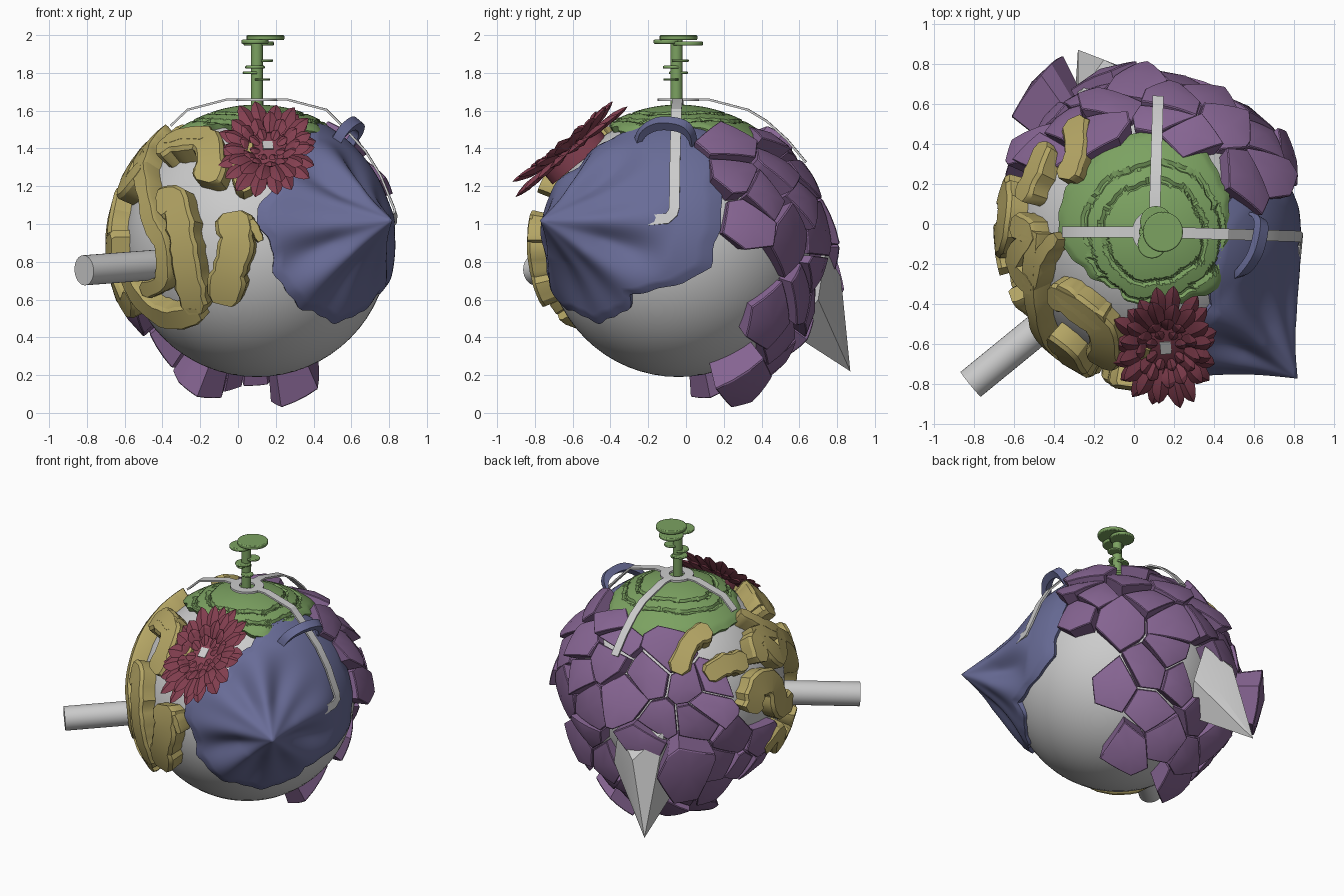
import bpy, bmesh, math, random
from mathutils import Vector as V, Matrix

if "Cube" in bpy.data.objects:
    bpy.data.objects.remove(bpy.data.objects["Cube"])
random.seed(4)
C = V((0.1, -0.04, 0.89))          # centre of the ball; parts are built relative to it
R = 0.70


def mat(name, col):
    m = bpy.data.materials.new(name)
    m.diffuse_color = (*col, 1)
    m.use_nodes = True
    m.node_tree.nodes["Principled BSDF"].inputs["Base Color"].default_value = m.diffuse_color
    return m


GREEN = mat("green", (0.20, 0.36, 0.12)); YELLOW = mat("yellow", (0.46, 0.38, 0.13))
BLUE = mat("blue", (0.14, 0.15, 0.31)); RED = mat("red", (0.23, 0.05, 0.08))
PURPLE = mat("purple", (0.24, 0.13, 0.29))


def make(name, verts, faces, m=None, hull=False, angle=30):
    bm = bmesh.new()
    vs = [bm.verts.new(V(v) + C) for v in verts]
    if hull:
        bmesh.ops.convex_hull(bm, input=vs)
    for f in faces:
        bm.faces.new([vs[i] for i in f])
    bmesh.ops.remove_doubles(bm, verts=bm.verts, dist=1e-5)
    bmesh.ops.recalc_face_normals(bm, faces=bm.faces)
    me = bpy.data.meshes.new(name)
    bm.to_mesh(me); bm.free()
    ob = bpy.data.objects.new(name, me)
    bpy.context.collection.objects.link(ob)
    return finish(ob, name, m, angle)


def finish(ob, name, m=None, angle=30):
    ob.name = name
    if m:
        ob.data.materials.append(m)
    bpy.ops.object.select_all(action='DESELECT')
    ob.select_set(True)
    bpy.context.view_layer.objects.active = ob
    bpy.ops.object.shade_smooth_by_angle(angle=math.radians(angle))
    return ob


def on(view, a, b, r=0.75):
    """Direction of the ball-surface point seen at (a, b) in a view."""
    ax = {'f': (0, 2, 1, -1), 't': (0, 1, 2, 1), 'r': (1, 2, 0, 1), 'l': (1, 2, 0, -1)}[view]
    d = V((0, 0, 0))
    d[ax[0]], d[ax[1]] = a - C[ax[0]], b - C[ax[1]]
    d[ax[2]] = ax[3] * math.sqrt(max(0, r * r - d.length_squared))
    return d.normalized()


def tube_faces(rows, n, caps=True):
    f = [(i*n+j, i*n+(j+1) % n, (i+1)*n+(j+1) % n, (i+1)*n+j) for i in range(rows-1) for j in range(n)]
    return f + ([tuple(range(n)), tuple(range((rows-1)*n, rows*n))] if caps else [])


def catmull(p, k=6):
    q = [2*p[0]-p[1]] + p + [2*p[-1]-p[-2]]
    out = []
    for i in range(1, len(q)-2):
        a, b, c, d = q[i-1:i+3]
        out += [0.5*(2*b+(c-a)*t+(2*a-5*b+4*c-d)*t*t+(3*b-a-3*c+d)*t**3) for t in (s/k for s in range(k))]
    return out + [p[-1]]


def ribbon(name, p, w, depth, m=None, organic=False):
    vs = []
    for i, q in enumerate(p):
        n = q.normalized()
        s = (p[min(i+1, len(p)-1)] - p[max(i-1, 0)]).cross(n).normalized() * w/2
        if organic:
            s *= (0.6 if i in (0, len(p)-1) else 1) * random.uniform(0.88, 1.12)
        bev = 0.02 if organic else depth*0.5
        vs += [q-n*depth-s, q-n*bev-s, q-s*(0.8 if organic else 1), q+s*(0.8 if organic else 1), q-n*bev+s, q-n*depth+s]
    make(name, vs, tube_faces(len(p), 6), m)


def dome(name, axis, outline, rfun, m, rings=40, segs=120):
    q = axis.to_track_quat('Z', 'Y')
    loc = [q.inverted() @ p for p in outline]
    pts = sorted((math.atan2(l.y, l.x), l.angle(V((0, 0, 1)))) for l in loc)
    pts = [(pts[-1][0]-math.tau, pts[-1][1])] + pts + [(pts[0][0]+math.tau, pts[0][1])]
    vs = []
    for i in range(rings+2):
        t = min(i/rings, 1)
        for j in range(segs):
            ph = -math.pi + math.tau*j/segs
            k = next(k for k in range(len(pts)-1) if pts[k][0] <= ph <= pts[k+1][0])
            (a, x), (b, y) = pts[k:k+2]
            th = t*(x+(y-x)*(ph-a)/(b-a) + 0.015*math.sin(11*ph)+0.01*math.sin(23*ph))
            r = R-0.02 if i > rings else rfun(th, ph, t)
            vs.append(q @ V((math.sin(th)*math.cos(ph), math.sin(th)*math.sin(ph), math.cos(th))) * r)
    make(name, vs, tube_faces(rings+2, segs, False), m)


# ball body
bpy.ops.mesh.primitive_uv_sphere_add(segments=64, ring_count=32, radius=R, location=C)
finish(bpy.context.object, "ball_body")

# blue skin drawn out to a folded spike
edge = [on('f', *p) for p in ((.1, 1.08), (.19, .85), (.22, .68), (.4, .52), (.5, .47), (.3, 1.3), (.4, 1.46))]
edge += [on('r', *p) for p in ((-.33, .52), (-.3, .62), (-.12, .65), (0, .7), (.14, .76), (.18, 1), (.2, 1.2), (.2, 1.38))]
edge += [on('t', *p) for p in ((.46, .12), (.42, -.1), (.38, -.35))]


def blue_r(th, ph, t):
    s = max(0, 1-th/0.75)
    fold = 0.4*s*(1-s)*min(th, .25)*(math.sin(5*ph)+0.7*math.sin(8*ph+1))
    return 0.733 + 0.3*s**3.2 + fold - 0.012*max(0, t-0.9)*10


dome("blue_spiked_skin", V((.72, -.735, .13)), edge, blue_r, BLUE)

# green cap with two ring grooves
edge = [on('t', *p) for p in ((-.4, 0), (-.33, .2), (-.2, .35), (0, .47), (.2, .46), (.4, .32), (.48, .1),
                              (.44, -.15), (.42, -.33), (.2, -.4), (0, -.4), (-.15, -.3), (-.3, -.2))]


def green_r(th, ph, t):
    v = th + .012*math.sin(4*ph) + .008*math.sin(9*ph)
    return 0.742 - (0.015 if abs(v-.35) < .013 or abs(v-.48) < .013 else 0) - .01*max(0, t-.92)*12


dome("green_cap", V((0, 0, 1)), edge, green_r, GREEN)

# blue handle loop
loop = catmull([V(p)-C for p in ((.50, -.28, 1.4), (.56, -.24, 1.5), (.62, -.15, 1.55), (.65, -.03, 1.54),
                                 (.64, .03, 1.49), (.58, .05, 1.4))])
ribbon("blue_handle", loop, .055, .05, BLUE)

# yellow maze ridges
ridges = [
    ('f', .17, ((-.42, 1.38), (-.32, 1.44), (-.17, 1.44), (-.15, 1.3), (-.18, 1.22))),
    ('f', .19, ((-.03, 1.06), (-.01, .9), (-.05, .74), (-.08, .58))),
    ('f', .17, ((-.42, 1.1), (-.34, 1.12), (-.3, .95), (-.27, .75), (-.22, .53))),
    ('f', .13, ((-.2, .53), (-.38, .5), (-.52, .6), (-.6, .75))),
    ('f', .10, ((-.5, 1.42), (-.5, 1.2), (-.46, 1.0), (-.4, .88), (-.4, .7), (-.5, .65))),
    ('f', .09, ((.06, 1.42), (.0, 1.28), (.05, 1.17))),
    ('f', .05, ((.07, 1.02), (.12, .91))),
    ('t', .14, ((-.29, .52), (-.29, .36), (-.34, .22))),
    ('t', .15, ((-.44, .4), (-.50, .26), (-.56, .12))),
    ('t', .13, ((-.6, .0), (-.52, -.06), (-.6, -.2), (-.5, -.32))),
    ('t', .08, ((-.38, -.06), (-.46, -.16), (-.5, -.32))),
    ('t', .12, ((-.38, -.32), (-.26, -.42), (-.15, -.5))),
    ('l', .17, ((.18, .95), (.1, 1.1), (-.05, 1.08), (-.1, .9), (-.25, .88))),
    ('l', .13, ((.02, .62), (-.12, .7), (-.2, .56), (-.34, .62))),
]
for i, (v, w, p) in enumerate(ridges):
    path = [q.normalized()*.80 for q in catmull([on(v, *a, .78) for a in p], 5)]
    ribbon(f"yellow_ridge_{i}", path, w, .13, YELLOW, True)

# purple armour plates: cells of a spherical Voronoi pattern
N = 125
seeds = []
for i in range(N):
    z = 1-(2*i+1)/N
    a = i*math.pi*(3-math.sqrt(5)) + 0.5
    j = V([random.gauss(0, .06) for _ in range(3)])
    seeds.append((V((math.sqrt(1-z*z)*math.cos(a), math.sqrt(1-z*z)*math.sin(a), z))+j).normalized())
bumps = [(V((-.52, .87, -.36)).normalized(), .36), (V((.1, .3, -.8)).normalized(), .19),
         (V((-.32, .4, -.7)).normalized(), .1)]
thorn_dir = V((-.14, .7, -.2))
for i, s in enumerate(seeds):
    low = s.z < -.1
    limit = 0.2 + (0.1+0.4*s.x if low else 0) + (0.33 if s.x < -.4 and s.z > -.1 else 0)
    if s.y < limit or s.z > .80 or s.z < -.93 or s.angle(thorn_dir) < .17:
        continue
    u = s.orthogonal().normalized()
    w = s.cross(u)
    poly = [s+u+w, s-u+w, s-u-w, s+u-w]
    for o in seeds:
        n = s-o
        if 0 < n.length < 1:
            new = []
            for a, b in zip(poly, poly[1:]+poly[:1]):
                da, db = a.dot(n), b.dot(n)
                if da >= 0:
                    new.append(a)
                if da*db < 0:
                    new.append(a+(b-a)*(da/(da-db)))
            poly = new
    poly = [p for k, p in enumerate(poly) if (p-poly[k-1]).length > .05]
    mid = sum(poly, V())/len(poly)
    ring = [a.lerp(b, k/3) for a, b in zip(poly, poly[1:]+poly[:1]) for k in range(3)]
    tilt = u*random.uniform(-.2, .2)+w*random.uniform(-.2, .2)-V((0, 0, .12))
    boost = sum(h*max(0, 1-s.angle(b)/.38) for b, h in bumps)
    n = len(ring)
    vs = []
    for rad, sh in ((.68, .07), (.775+boost, .05), (.78+boost, .09), (.795+boost, 1)):
        for p in ring:
            q = p.lerp(mid, sh).normalized()
            vs.append(q*(rad + (tilt.dot(q-s) if rad > .7 else 0)))
    make(f"purple_plate_{i}", vs, tube_faces(4, n, False)+[tuple(range(n))], PURPLE)

# grey crystal thorn at the back
make("back_thorn", [V(p)-C for p in ((-.28, .87, .22), (-.28, .64, .9), (.02, .74, .86), (.08, .7, .6), (-.02, .56, .42),
                                     (-.3, .55, .45), (-.15, .82, .72), (-.05, .78, .55))], [], None, True, 10)

# grey pipe
a, b = V((-.35, -.42, .79)), V((-.815, -.80, .755))
bpy.ops.mesh.primitive_cylinder_add(vertices=32, radius=.08, depth=(b-a).length, location=(a+b)/2,
                                    rotation=(b-a).to_track_quat('Z', 'Y').to_euler())
finish(bpy.context.object, "side_pipe")

# grey straps over the top, with a ring at the centre
prof = [(.06, .775), (.16, .775), (.37, .72), (.47, .66), (.58, .56), (.68, .44)]
arms = {"left": ((-1, 0), prof[:3]+[(.46, .635)]), "back": ((.03, 1), prof), "flower": ((.1, -1), [(.55, .55), (.61, .51)]),
        "right": ((1, -.03), prof[:3]+[(.46, .63), (.58, .5), (.66, .37), (.73, .2)])}
for k, ((x, y), pr) in arms.items():
    pts = [V((x*r, y*r, z)) for r, z in pr]
    if k == "right":
        pts += [V((.74, -.03, .17)), V((.735, -.06, .14)), V((.725, -.16, .13))]
    ribbon(k+"_strap", pts, .055, .012)
ring = [V((r*math.cos(t*math.tau/32), r*math.sin(t*math.tau/32), z)) for r, z in
        ((.05, .775), (.11, .775), (.11, .76), (.05, .76), (.05, .775)) for t in range(32)]
make("strap_ring", ring, tube_faces(5, 32, False))

# green stalk and its shelf discs
stalk = [(.10, -.05, 1.78, .032, .40), (.145, -.04, 1.987, .10, .026), (.09, -.10, 1.965, .072, .022),
         (.11, .01, 1.955, .08, .022), (.09, -.07, 1.83, .052, .016), (.14, -.03, 1.865, .045, .014),
         (.075, -.04, 1.80, .05, .014), (.13, -.08, 1.765, .04, .012)]
for i, (x, y, z, r, h) in enumerate(stalk):
    bpy.ops.mesh.primitive_cylinder_add(vertices=24, radius=r, depth=h, location=(x, y, z))
    ob = finish(bpy.context.object, "green_shelf_disc" if i else "green_stalk", GREEN)
    bv = ob.modifiers.new("round", 'BEVEL')
    bv.width, bv.segments = min(h*.35, .006), 2

# red flower: layers of pointed petals
nrm = V((.03, -.63, .78)).normalized()
side = V((1, 0, 0))
frame = Matrix((side, nrm.cross(side), nrm)).transposed()
org = V((.16, -.61, 1.39))-C
layers = ((18, .11, .17, .042, -.05, .0), (16, .10, .16, .042, .3, .015), (12, .09, .09, .036, .6, .02),
          (8, .05, .06, .025, .4, .02))
for L, (cnt, r0, length, wid, up, z0) in enumerate(layers):
    for i in range(cnt):
        ang = math.tau*(i+.5*(L % 2))/cnt + random.uniform(-.1, .1)
        ln = length*random.uniform(.8, 1.1)
        vs = []
        for t, w in ((0, .4), (.35, .9), (.65, 1), (.88, .55), (1, .03)):
            for y, z in ((-1, 0), (0, -.45), (1, 0), (0, .5)):
                x = r0+ln*t*math.cos(up)
                h = z0+ln*t*math.sin(up)+z*w*wid
                yy = y*w*wid
                p = V((x*math.cos(ang)-yy*math.sin(ang), 1.38*(x*math.sin(ang)+yy*math.cos(ang)), h))
                vs.append(org+frame @ p)
        make(f"red_petal_{L}_{i}", vs, tube_faces(5, 4), RED, angle=20)
heart = [org+frame @ V((r*math.cos(t*math.tau/20), 1.35*r*math.sin(t*math.tau/20), h))
         for r, h in ((.14, -.08), (.14, 0), (.09, .02), (.0, .025)) for t in range(20)]
make("flower_heart", heart, tube_faces(4, 20, False)+[tuple(range(20))], RED)
